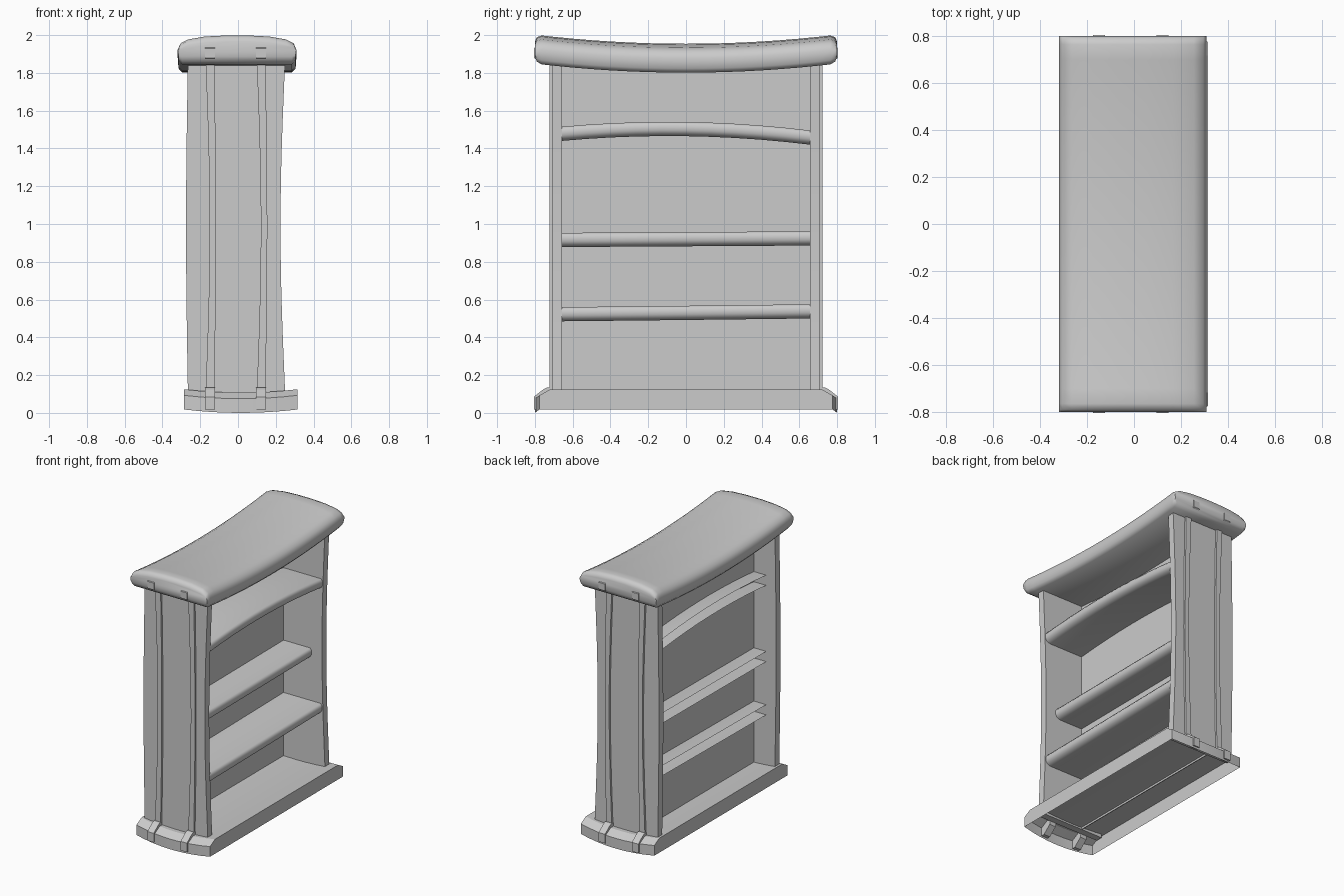
import bpy, bmesh, math

cube = bpy.data.objects.get("Cube")
if cube:
    bpy.data.objects.remove(cube, do_unlink=True)

grey = bpy.data.materials.new("plain_grey")
grey.use_nodes = True
grey.diffuse_color = (0.6, 0.6, 0.6, 1)
grey.node_tree.nodes["Principled BSDF"].inputs["Base Color"].default_value = (0.6, 0.6, 0.6, 1)


def loft(name, rings, closed=True, caps=True, smooth=0):
    """Skin a row of matching cross-sections, optionally capping both ends."""
    bm = bmesh.new()
    rows = [[bm.verts.new(p) for p in ring] for ring in rings]
    n = len(rows[0])
    for a, b in zip(rows, rows[1:]):
        for i in range(n if closed else n - 1):
            j = (i + 1) % n
            bm.faces.new((a[i], a[j], b[j], b[i]))
    if caps:
        bm.faces.new(rows[0])
        bm.faces.new(rows[-1])
    bmesh.ops.recalc_face_normals(bm, faces=bm.faces)
    mesh = bpy.data.meshes.new(name)
    bm.to_mesh(mesh)
    bm.free()
    mesh.materials.append(grey)
    obj = bpy.data.objects.new(name, mesh)
    bpy.context.collection.objects.link(obj)
    if smooth:
        bpy.ops.object.select_all(action='DESELECT')
        obj.select_set(True)
        bpy.context.view_layer.objects.active = obj
        bpy.ops.object.shade_smooth_by_angle(angle=math.radians(smooth))
    return obj


def spread(a, b, n):
    return [a + (b - a) * i / n for i in range(n + 1)]


def bow(z):
    return math.sin(math.pi * min(max((z - 0.1) / 1.77, 0), 1))


def box_ring(x0, x1, y0, y1, z):
    return [(x0, y0, z), (x1, y0, z), (x1, y1, z), (x0, y1, z)]


# Top slab: rounded section swept along a sagging, crowned path
half = [(0.29, 0), (0.31, 0.025), (0.314, 0.08), (0.30, 0.112), (0.26, 0.128), (0.17, 0.135), (0.06, 0.135)]
section = half + [(-x, z) for x, z in reversed(half)]
stations = [(-0.8, 0.45), (-0.79, 0.82), (-0.765, 1)]
stations += [(y, 1) for y in spread(-0.7, 0.7, 14)]
stations += [(-y, k) for y, k in reversed(stations[:3])]
slab = []
for y, k in stations:
    lift = 1.82 + 0.048 * (y / 0.8) ** 2
    slab.append([(x - 0.005, y, lift + 0.067 + (z - 0.067) * k - 0.02 * (x / 0.3) ** 2)
                 for x, z in section])
loft("top_slab", slab, smooth=60)

# Base: plinth open underneath, chamfered and slightly bowed at the ends
base = []
for x in spread(-0.285, 0.315, 8):
    t = ((x - 0.015) / 0.3) ** 2
    edge = [(0.8, 0), (0.8, 0.075), (0.742, 0.107)]
    prof = [(-y, z) for y, z in edge] + [(y, z) for y, z in reversed(edge)]
    base.append([(x, y - math.copysign(0.024 * t, y), z + 0.018 * t) for y, z in prof])
loft("base_plinth", base, closed=False, smooth=20)

# Back panel
loft("back_panel", [box_ring(-0.094, -0.088, -0.67, 0.67, z) for z in (0.095, 1.86)])

# Side panels, straps and clips, repeated at both ends
heights = spread(0.095, 1.875, 12)
low_clip = [(0.70, 0.135), (0.735, 0.135), (0.755, 0.125), (0.806, 0.085),
            (0.806, 0.018), (0.77, 0.018), (0.71, 0.07)]
high_clip = [(0.70, 1.84), (0.76, 1.85), (0.806, 1.88), (0.806, 1.93),
             (0.79, 1.94), (0.77, 1.88), (0.70, 1.87)]
for side, s in (("front", -1), ("rear", 1)):
    loft(side + "_side_panel",
         [box_ring(-0.265 - 0.01 * bow(z), 0.25 - 0.025 * bow(z), s * 0.657, s * 0.708, z)
          for z in heights], smooth=20)
    for place, c in (("right", -0.149), ("left", 0.122)):
        strap = []
        for z in heights:
            w = 0.023 - 0.006 * bow(z)
            m = c + 0.016 * bow(z)
            strap.append(box_ring(m - w, m + w, s * 0.70, s * 0.723, z))
        loft(f"{side}_{place}_strap", strap, smooth=20)
        for kind, prof in (("lower", low_clip), ("upper", high_clip)):
            loft(f"{side}_{place}_{kind}_clip",
                 [[(c + d, s * y, z) for y, z in prof] for d in (-0.026, 0.026)])

# Shelves: hollow boards open at the rear, passing through the back panel
shelves = [("lower", 0.227, 0.485, 0.492, 0.50),
           ("middle", 0.14, 0.878, 0.882, 0.886),
           ("upper", 0.23, 1.44, 1.465, 1.42)]
for label, f, z0, z1, z2 in shelves:
    prof = [(-0.195, 0.075), (f - 0.012, 0.075), (f, 0.058), (f, 0.03),
            (f - 0.012, 0.01), (f - 0.04, 0), (-0.195, 0)]
    rings = []
    for t in spread(-1, 1, 10):
        z = z1 + (z2 - z0) / 2 * t + ((z0 + z2) / 2 - z1) * t * t
        rings.append([(x, 0.658 * t, z + h) for x, h in prof])
    loft(label + "_shelf", rings, closed=False, caps=False, smooth=60)
